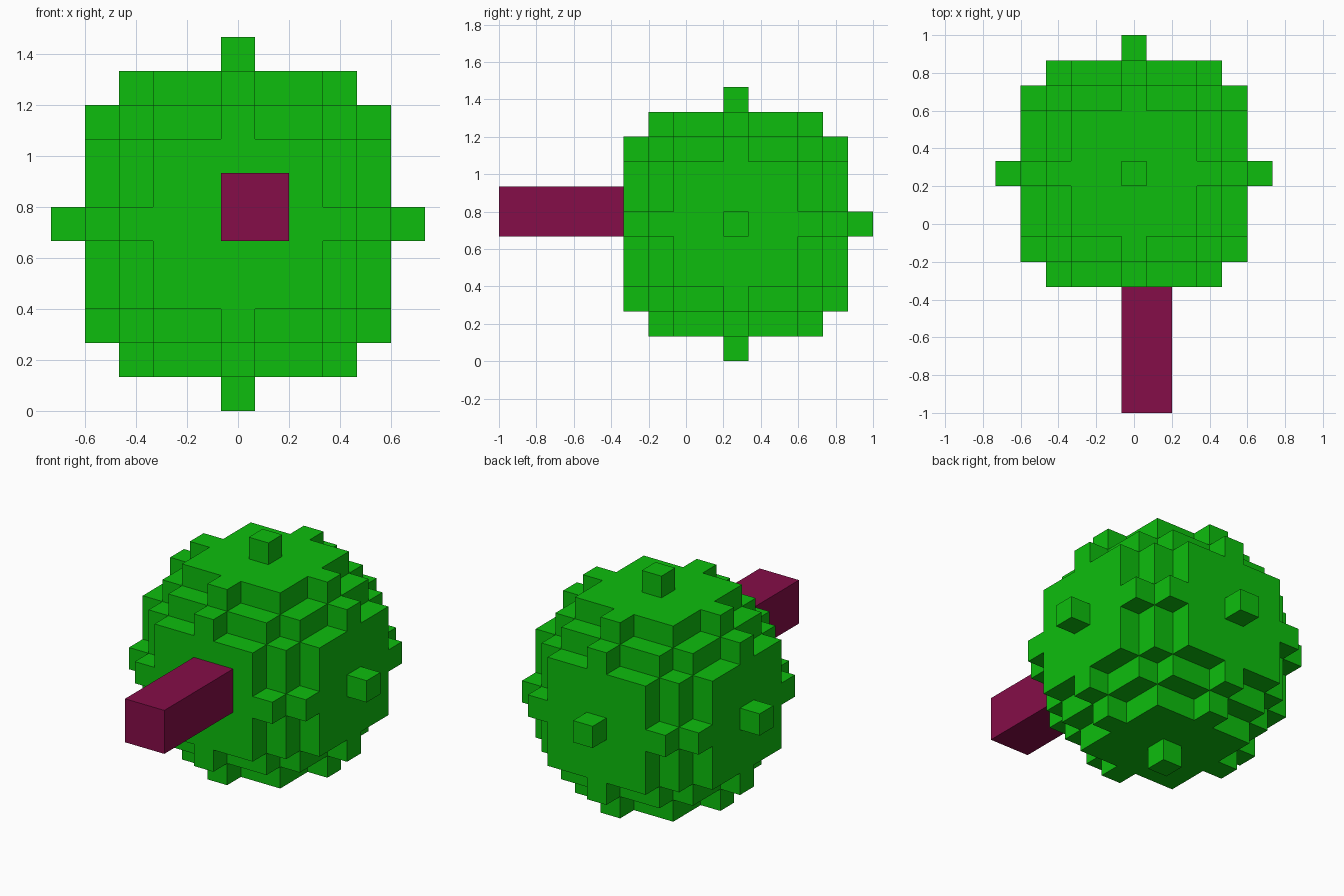
import bpy, bmesh
from mathutils import Vector
from itertools import product

if "Cube" in bpy.data.objects:
    bpy.data.objects.remove(bpy.data.objects["Cube"], do_unlink=True)

U = 2 / 15                              # edge of one block
R = 5                                   # ball radius in blocks
CENTRE = Vector((0, 2 * U, 5.5 * U))


def material(name, rgb):
    mat = bpy.data.materials.new(name)
    mat.use_nodes = True
    mat.diffuse_color = (*rgb, 1)
    mat.node_tree.nodes["Principled BSDF"].inputs["Base Color"].default_value = (*rgb, 1)
    return mat


def finish(bm, name, mat):
    mesh = bpy.data.meshes.new(name)
    bm.to_mesh(mesh)
    bm.free()
    mesh.materials.append(mat)
    obj = bpy.data.objects.new(name, mesh)
    bpy.context.collection.objects.link(obj)
    return obj


green = material("bright green", (0.004, 0.515, 0.004))
crimson = material("dark crimson", (0.235, 0.004, 0.065))

# Blocky ball: every block within the radius, keeping only its outer faces
cells = {c for c in product(range(-R, R + 1), repeat=3)
         if sum(v * v for v in c) <= R * R}
cells.discard((0, -R, 0))               # this block is replaced by the barrel
bm = bmesh.new()
for cell in cells:
    for axis, sign in product(range(3), (-1, 1)):
        step = Vector((0, 0, 0))
        step[axis] = sign
        if tuple(int(a + b) for a, b in zip(cell, step)) in cells:
            continue
        side = Vector((0, 0, 0))
        side[(axis + 1) % 3] = 1
        up = step.cross(side)
        mid = Vector(cell) + step / 2
        corners = [mid + (a * side + b * up) / 2
                   for a, b in ((-1, -1), (1, -1), (1, 1), (-1, 1))]
        bm.faces.new([bm.verts.new(CENTRE + p * U) for p in corners])
bmesh.ops.remove_doubles(bm, verts=bm.verts[:], dist=U / 100)
finish(bm, "blocky_ball", green)

# Square barrel on the front, two blocks wide and five long
bm = bmesh.new()
bmesh.ops.create_cube(bm, size=1)
bmesh.ops.scale(bm, vec=(2 * U, 5 * U, 2 * U), verts=bm.verts[:])
bmesh.ops.translate(bm, vec=(U / 2, -5 * U, 6 * U), verts=bm.verts[:])
finish(bm, "barrel", crimson)
